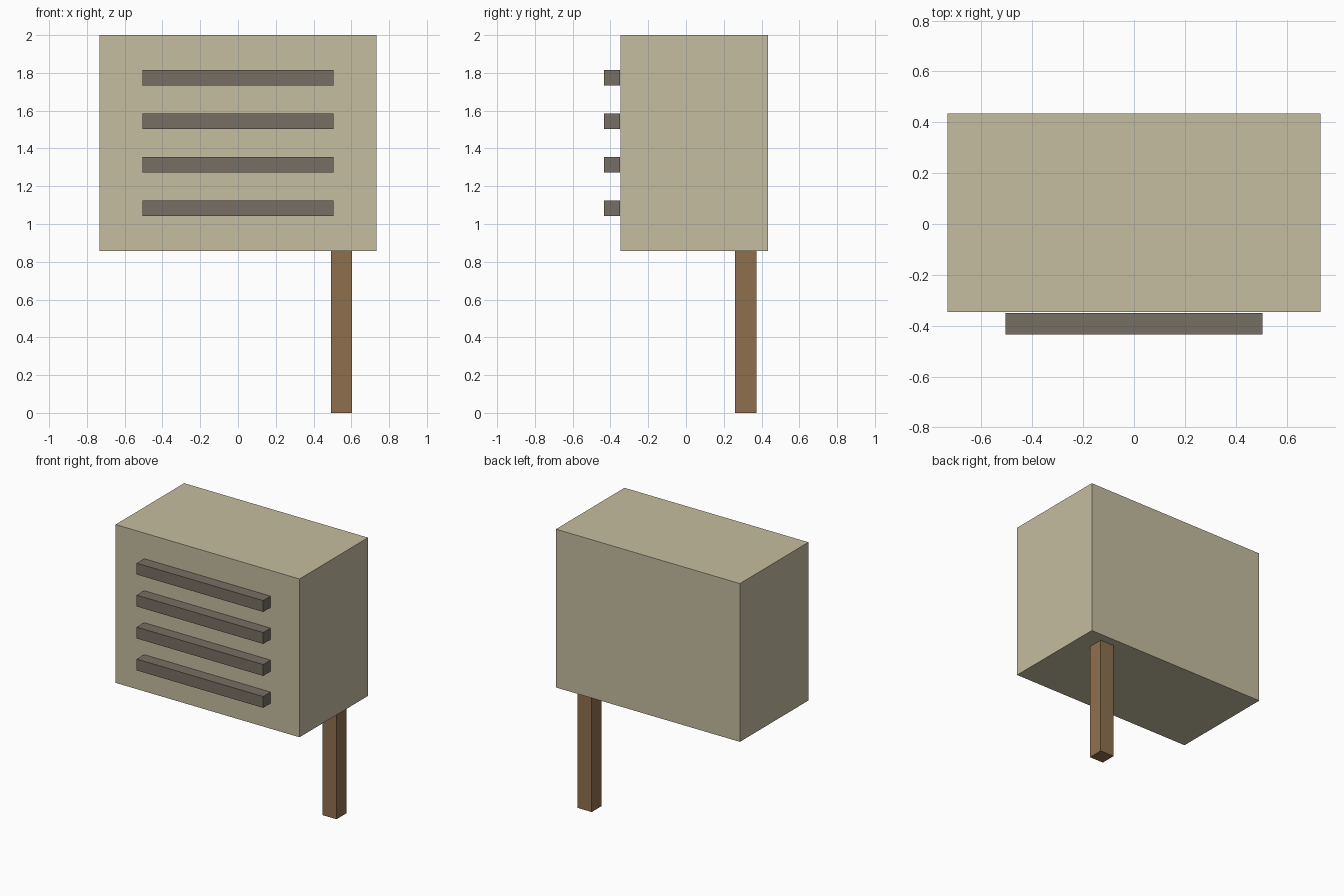
import bpy

if "Cube" in bpy.data.objects:
    bpy.data.objects.remove(bpy.data.objects["Cube"])


def material(name, rgb):
    mat = bpy.data.materials.new(name)
    mat.diffuse_color = (*rgb, 1)
    mat.use_nodes = True
    mat.node_tree.nodes["Principled BSDF"].inputs["Base Color"].default_value = mat.diffuse_color
    return mat


def box(name, lo, hi, mat):
    """Axis-aligned block between two opposite corners."""
    centre = [(a + b) / 2 for a, b in zip(lo, hi)]
    bpy.ops.mesh.primitive_cube_add(size=1, location=centre)
    ob = bpy.context.object
    ob.name = name
    ob.scale = [b - a for a, b in zip(lo, hi)]
    bpy.ops.object.transform_apply(location=False, rotation=False, scale=True)
    ob.data.materials.append(mat)
    return ob


cream = material("cream_paint", (0.558, 0.509, 0.352))
grey = material("slat_grey", (0.184, 0.159, 0.122))
wood = material("wood", (0.275, 0.162, 0.078))

# Main cabinet
box("cabinet", (-0.734, -0.347, 0.858), (0.734, 0.434, 2.0), cream)

# Four louvre slats on the front face
for i in range(4):
    z = 1.083 + i * 0.2307
    box(f"front_slat_{i + 1}", (-0.505, -0.434, z - 0.041),
        (0.505, -0.349, z + 0.041), grey)

# Single post under the back right corner
box("back_right_leg", (0.492, 0.26, 0.0), (0.604, 0.372, 0.858), wood)
